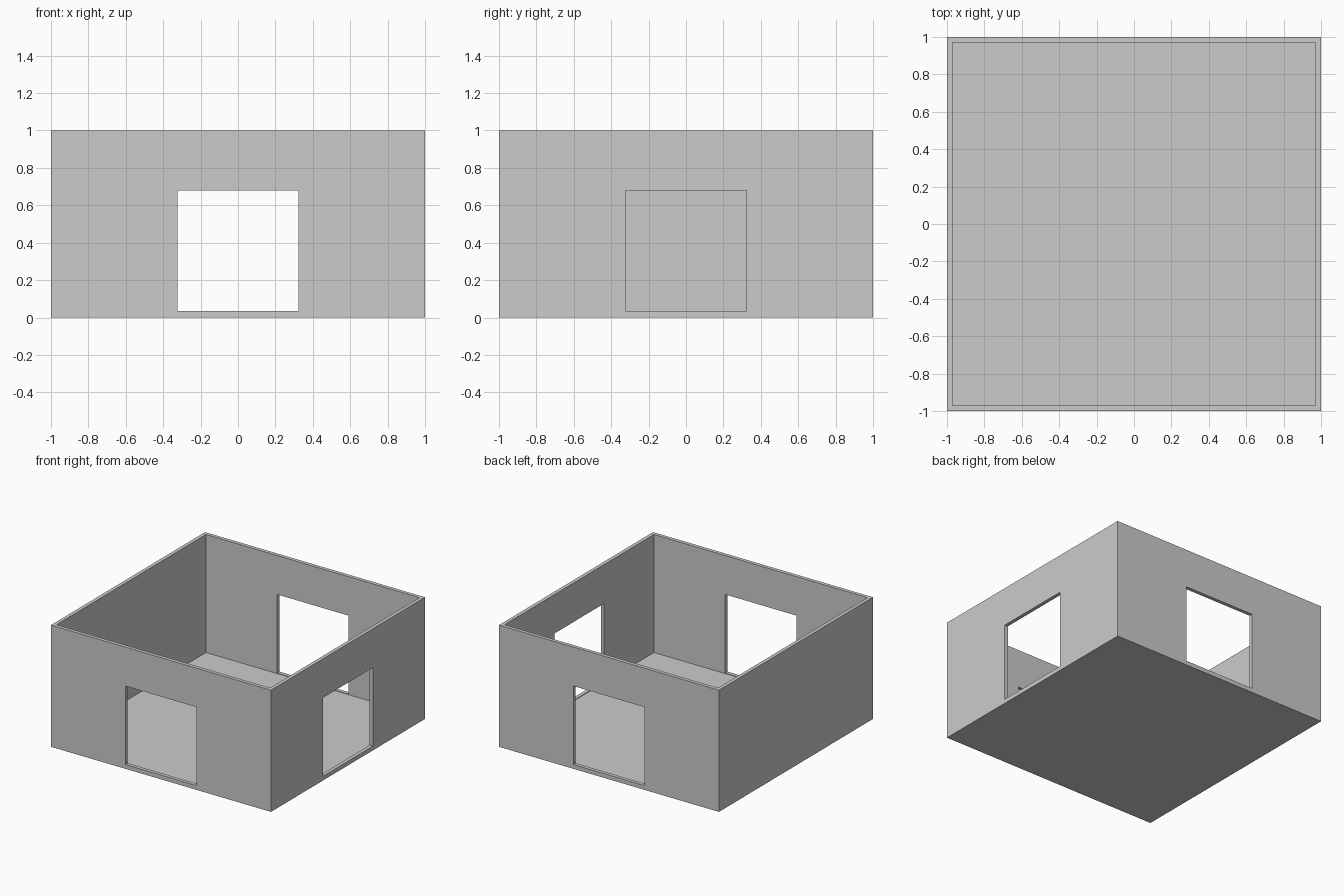
import bpy

if "Cube" in bpy.data.objects:
    bpy.data.objects.remove(bpy.data.objects["Cube"])

WALL = 0.03            # wall and floor thickness
HALF = 0.323           # half width of an opening
SILL, HEAD = 0.035, 0.68


def box(name, lo, hi):
    """Add an axis-aligned box between two corners."""
    bpy.ops.mesh.primitive_cube_add(size=1, location=[(a + b) / 2 for a, b in zip(lo, hi)])
    ob = bpy.context.object
    ob.name = name
    ob.scale = [b - a for a, b in zip(lo, hi)]
    bpy.ops.object.transform_apply(location=True, rotation=False, scale=True)
    return ob


# Room block, to be hollowed
room = box("room_shell", (-1, -1, 0), (1, 1, 1))

# Hollow interior, open at the top
inner = 1 - WALL
cutters = [box("interior_cutter", (-inner, -inner, WALL), (inner, inner, 1.2))]

# Doorways in the front, back and right walls; the left wall stays solid
cutters.append(box("front_doorway_cutter", (-HALF, -1.1, SILL), (HALF, -0.9, HEAD)))
cutters.append(box("back_doorway_cutter", (-HALF, 0.9, SILL), (HALF, 1.1, HEAD)))
cutters.append(box("right_doorway_cutter", (0.9, -HALF, SILL), (1.1, HALF, HEAD)))

# Cut the room, then discard the cutters
bpy.context.view_layer.objects.active = room
for cutter in cutters:
    cutter.hide_render = True
    mod = room.modifiers.new(cutter.name, 'BOOLEAN')
    mod.operation = 'DIFFERENCE'
    mod.solver = 'EXACT'
    mod.object = cutter
    bpy.ops.object.modifier_apply(modifier=mod.name)
    bpy.data.objects.remove(cutter)
